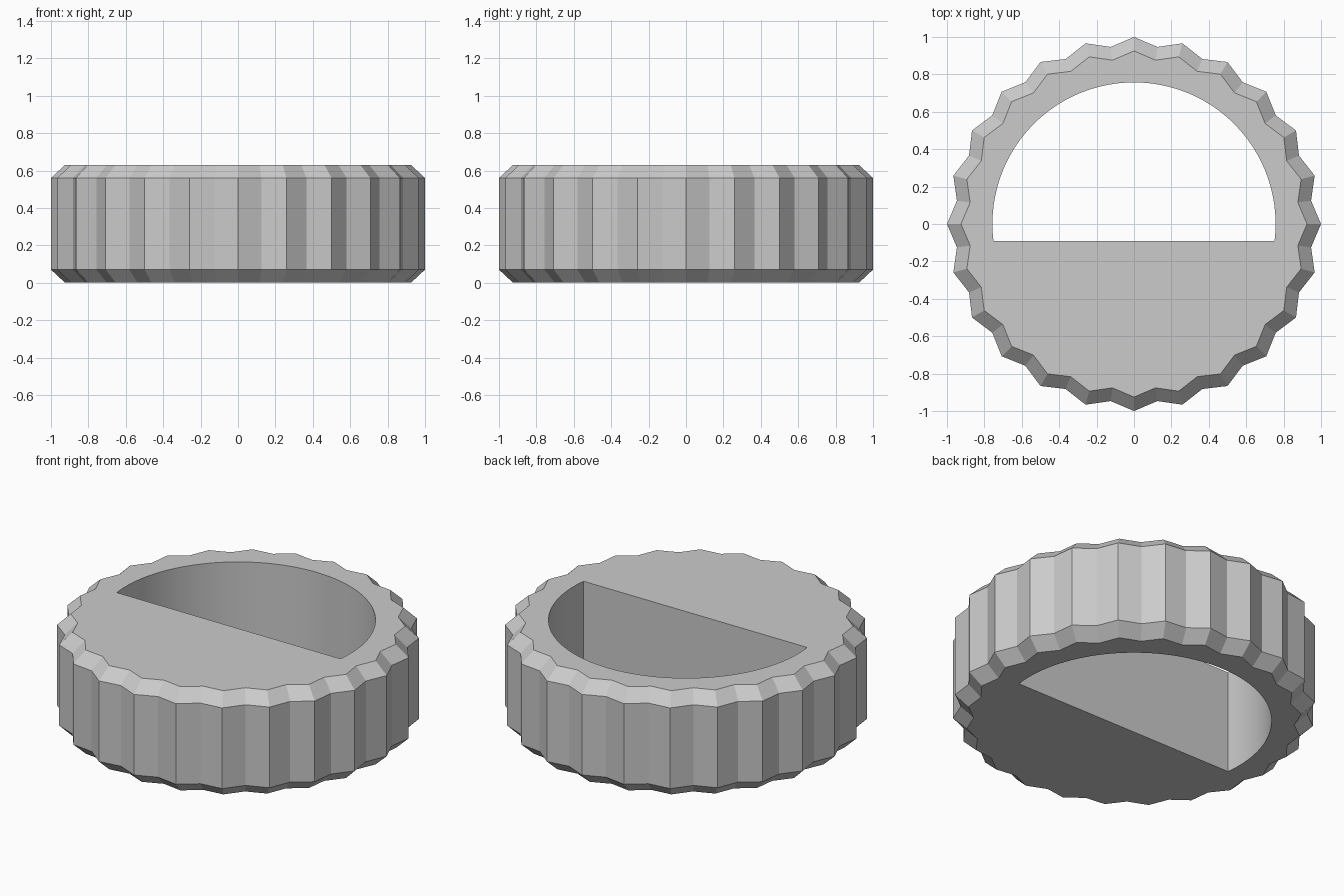
import bpy, bmesh
from math import sin, cos, pi, asin, radians

if "Cube" in bpy.data.objects:
    bpy.data.objects.remove(bpy.data.objects["Cube"], do_unlink=True)

RIDGES = 24
PEAK, VALLEY = 1.0, 0.955
HEIGHT, BEVEL, INSET = 0.63, 0.07, 0.925
HOLE_R, FLAT_Y, ARC_STEPS = 0.757, -0.09, 96

grey = bpy.data.materials.new("light grey")
grey.use_nodes = True
colour = (0.6, 0.6, 0.6, 1)
grey.diffuse_color = colour
grey.node_tree.nodes["Principled BSDF"].inputs["Base Color"].default_value = colour


def ring(bm, points, z, scale=1.0):
    """Closed loop of vertices with its edges."""
    verts = [bm.verts.new((x * scale, y * scale, z)) for x, y in points]
    edges = [bm.edges.new((v, verts[(i + 1) % len(verts)])) for i, v in enumerate(verts)]
    return verts, edges


def wall(bm, low, high):
    for i in range(len(low)):
        j = (i + 1) % len(low)
        bm.faces.new((low[i], low[j], high[j], high[i]))


# Ridged outline and D-shaped hole profile
outline = []
for i in range(RIDGES * 2):
    a, r = pi * i / RIDGES, (VALLEY if i % 2 else PEAK)
    outline.append((r * cos(a), r * sin(a)))

start = asin(FLAT_Y / HOLE_R)
angles = [start + (pi - 2 * start) * i / ARC_STEPS for i in range(ARC_STEPS + 1)]
hole = [(HOLE_R * cos(a), HOLE_R * sin(a)) for a in angles]

bm = bmesh.new()

# Ridged rim with chamfered top and bottom
levels = [(0, INSET), (BEVEL, 1), (HEIGHT - BEVEL, 1), (HEIGHT, INSET)]
rims = [ring(bm, outline, z, s) for z, s in levels]
for low, high in zip(rims, rims[1:]):
    wall(bm, low[0], high[0])

# Hole wall
holes = [ring(bm, hole, z) for z in (0, HEIGHT)]
wall(bm, holes[0][0], holes[1][0])

# Flat top and bottom around the hole
for rim, opening in ((rims[0], holes[0]), (rims[-1], holes[1])):
    bmesh.ops.triangle_fill(bm, edges=rim[1] + opening[1], use_beauty=True)

bmesh.ops.recalc_face_normals(bm, faces=bm.faces)
mesh = bpy.data.meshes.new("ridged_knob")
bm.to_mesh(mesh)
bm.free()
mesh.materials.append(grey)

knob = bpy.data.objects.new("ridged_knob", mesh)
bpy.context.collection.objects.link(knob)
bpy.ops.object.select_all(action="DESELECT")
knob.select_set(True)
bpy.context.view_layer.objects.active = knob
bpy.ops.object.shade_smooth_by_angle(angle=radians(15))
